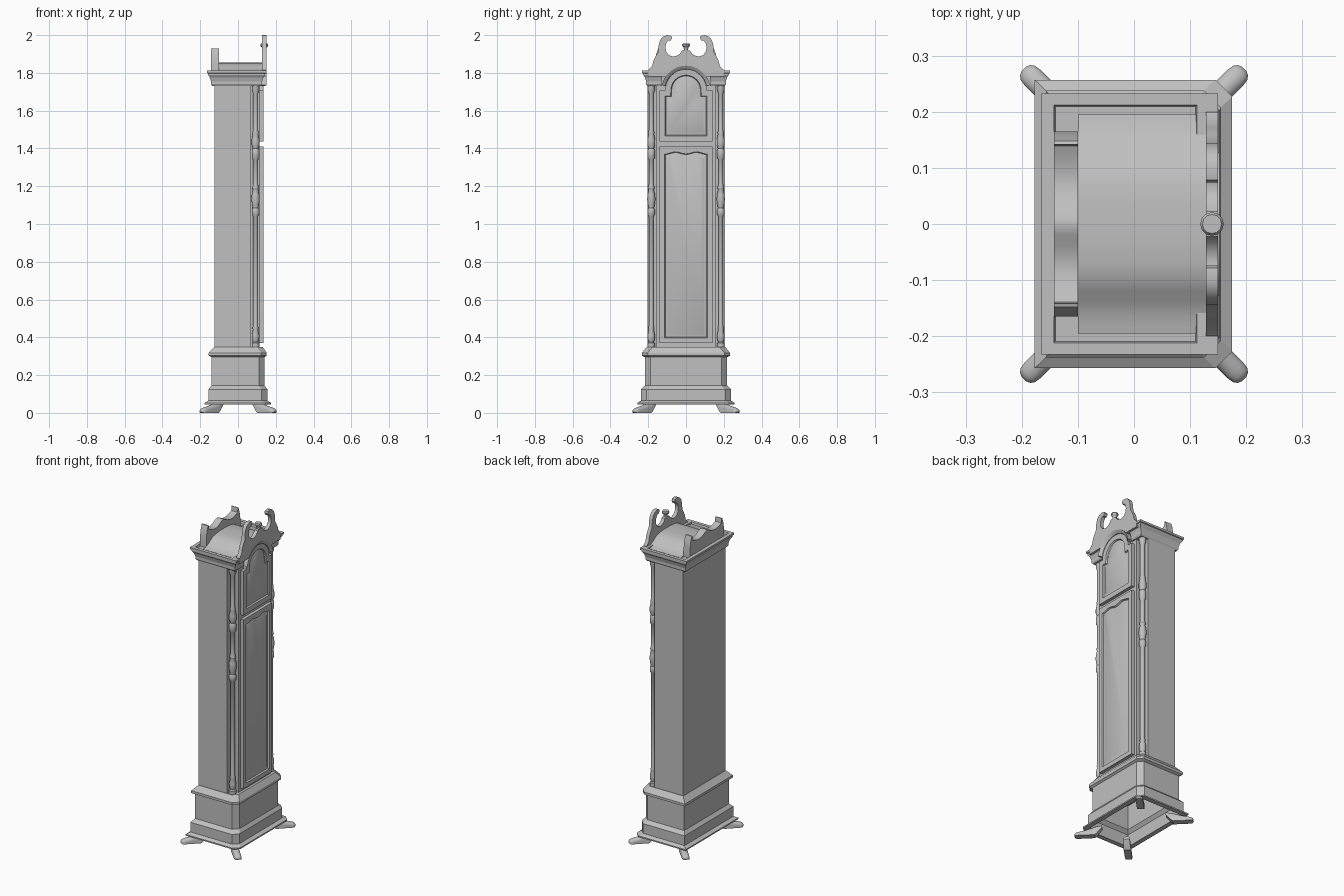
import bpy, bmesh, math
from mathutils import Vector

cube = bpy.data.objects.get("Cube")
if cube:
    bpy.data.objects.remove(cube, do_unlink=True)

grey = bpy.data.materials.new("plain_grey")
grey.use_nodes = True
grey.diffuse_color = (0.53, 0.53, 0.53, 1)
grey.node_tree.nodes["Principled BSDF"].inputs["Base Color"].default_value = (0.53, 0.53, 0.53, 1)


def finish(name, bm, smooth=True):
    bmesh.ops.recalc_face_normals(bm, faces=bm.faces)
    mesh = bpy.data.meshes.new(name)
    bm.to_mesh(mesh)
    bm.free()
    obj = bpy.data.objects.new(name, mesh)
    bpy.context.collection.objects.link(obj)
    mesh.materials.append(grey)
    if smooth:
        bpy.ops.object.select_all(action='DESELECT')
        obj.select_set(True)
        bpy.context.view_layer.objects.active = obj
        bpy.ops.object.shade_smooth_by_angle(angle=math.radians(35))


def loft(name, rings, smooth=True):
    """Skin a stack of point rings and cap both ends."""
    bm = bmesh.new()
    rows = [[bm.verts.new(p) for p in ring] for ring in rings]
    n = len(rows[0])
    for a, b in zip(rows, rows[1:]):
        for i in range(n):
            j = (i + 1) % n
            bm.faces.new((a[i], a[j], b[j], b[i]))
    bm.faces.new(rows[0])
    bm.faces.new(rows[-1])
    finish(name, bm, smooth)


def rect(z, x0, x1, y0, y1):
    return [(x0, y0, z), (x1, y0, z), (x1, y1, z), (x0, y1, z)]


def chamfered(z, x0, x1, y, c=0.03):
    return [(x0, -y, z), (x1 - c, -y, z), (x1, c - y, z),
            (x1, y - c, z), (x1 - c, y, z), (x0, y, z)]


def box(name, x0, x1, y0, y1, z0, z1):
    loft(name, [rect(z0, x0, x1, y0, y1), rect(z1, x0, x1, y0, y1)], False)


def plate(name, outline, x0, x1):
    """Extrude a (y, z) outline along x."""
    loft(name, [[(x, y, z) for y, z in outline] for x in (x0, x1)])


def mirrored(half):
    return half + [(-y, z) for y, z in reversed(half)]


def turned(name, x, y, profile, n=16):
    """Turn a (radius, z) profile about a vertical axis."""
    circle = [(math.cos(math.tau * i / n), math.sin(math.tau * i / n)) for i in range(n)]
    loft(name, [[(x + r * c, y + r * s, z) for c, s in circle] for r, z in profile])


def arch(r, start=0, end=180, n=24):
    """Points (y, z) on an arc over the upper door."""
    angles = [math.radians(start + (end - start) * i / n) for i in range(n + 1)]
    return [(r * math.cos(a), 1.708 + r * math.sin(a)) for a in angles]


def panel_door(name, outline, x0, x1, frame, wave=None):
    """Door plate with a framed, raised panel on its +x face."""
    bm = bmesh.new()
    face = bm.faces.new([bm.verts.new((x1, y, z)) for y, z in outline])
    face.normal_update()
    if face.normal.x < 0:
        face.normal_flip()
    top = max(z for _, z in outline)
    # rim sides, then the frame and the panel
    ext = bmesh.ops.extrude_edge_only(bm, edges=list(face.edges))
    for v in [g for g in ext["geom"] if isinstance(g, bmesh.types.BMVert)]:
        v.co.x = x0
    bmesh.ops.inset_region(bm, faces=[face], thickness=frame, use_boundary=True, use_even_offset=True)
    if wave:
        for v in face.verts:
            if v.co.z > top - frame - 0.002:
                v.co.z += wave(v.co.y)
    for width, shift in ((0.004, -0.009), (0.004, 0.0), (0.014, 0.007)):
        bmesh.ops.inset_region(bm, faces=[face], thickness=width, use_boundary=True, use_even_offset=True)
        for v in face.verts:
            v.co.x += shift
    finish(name, bm)


# Stepped base with chamfered front corners, open underneath
loft("base", [chamfered(*r) for r in (
    (0.29, -0.132, 0.132, 0.209), (0.14, -0.132, 0.132, 0.209),
    (0.12, -0.148, 0.146, 0.228), (0.045, -0.148, 0.146, 0.228),
    (0.045, -0.177, 0.175, 0.257), (0.053, -0.177, 0.175, 0.257),
    (0.065, -0.157, 0.155, 0.238), (0.125, -0.157, 0.155, 0.238),
    (0.145, -0.14, 0.14, 0.217), (0.295, -0.14, 0.14, 0.217),
    (0.303, -0.155, 0.152, 0.233), (0.318, -0.155, 0.152, 0.233),
    (0.350, -0.126, 0.130, 0.207))], False)

# Splayed, rounded feet: (distance outward, half width, bottom, top)
foot = [(-0.14, 0.016, 0.045, 0.062), (-0.11, 0.020, 0.008, 0.060), (-0.10, 0.020, 0, 0.056),
        (-0.06, 0.020, 0, 0.042), (-0.01, 0.020, 0, 0.028), (0.003, 0.018, 0, 0.024),
        (0.010, 0.013, 0.002, 0.019), (0.013, 0.006, 0.006, 0.013)]
for sx, end in ((1, "front"), (-1, "back")):
    for sy, side in ((1, "left"), (-1, "right")):
        out = Vector((sx, sy, 0)).normalized()
        across = Vector((-sy, sx, 0)).normalized()
        tip = Vector((sx * 0.187, sy * 0.267, 0))
        rings = []
        for d, w, z0, z1 in foot:
            mid = (z0 + z1) / 2
            section = [(-w, z0), (w, z0)]
            for i in range(9):
                a = math.pi * i / 8
                section.append((w * math.cos(a), mid + (z1 - mid) * math.sin(a)))
            rings.append([tip + out * d + across * a + Vector((0, 0, z)) for a, z in section])
        loft(f"{end}_{side}_foot", rings)

# Tall case with notched front corners
box("case", -0.124, 0.07, -0.205, 0.205, 0.345, 1.76)
box("case_front", 0.06, 0.115, -0.157, 0.157, 0.345, 1.80)

# Turned corner columns
column = [(0.020, 0.345), (0.020, 0.37), (0.014, 0.375), (0.019, 0.39), (0.020, 0.41), (0.014, 0.44),
          (0.016, 0.45), (0.013, 0.46), (0.013, 1.04), (0.020, 1.05), (0.020, 1.075), (0.015, 1.085),
          (0.018, 1.10), (0.022, 1.13), (0.020, 1.155), (0.014, 1.18), (0.018, 1.19), (0.013, 1.21),
          (0.013, 1.34), (0.020, 1.35), (0.020, 1.39), (0.015, 1.40), (0.021, 1.42), (0.021, 1.445),
          (0.015, 1.475), (0.017, 1.485), (0.013, 1.495), (0.013, 1.69), (0.020, 1.71), (0.020, 1.74)]
for sy, side in ((1, "left"), (-1, "right")):
    turned(f"{side}_column", 0.093, sy * 0.184, column)

# Lower door, its panel topped with a double bow
bow = [(-0.10 + 0.02 * i, 1.41) for i in range(11)]
panel_door("lower_door", [(-0.14, 1.41)] + bow + [(0.14, 1.41), (0.14, 0.37), (-0.14, 0.37)],
           0.112, 0.135, 0.027,
           lambda y: -0.006 + 0.006 * math.cos(math.tau * (abs(y) - 0.055) / 0.11))

# Upper door with a stepped arch
panel_door("upper_door", [(0.14, 1.437), (0.14, 1.708)] + arch(0.11) + [(-0.14, 1.708), (-0.14, 1.437)],
           0.112, 0.135, 0.03)

# Arched moulding over the upper door
section = ((0.111, 0.112), (0.111, 0.138), (0.118, 0.145), (0.130, 0.152), (0.130, 0.112))
loft("arch_moulding", [[(x, y, z) for y, z, x in ring] for ring in zip(
    *[[(y, z, x) for y, z in arch(r, 12, 168)] for r, x in section])])

# Crown moulding: (height, outward reach), with front returns either side of the arch
crown = [(1.73, 0), (1.74, 0.006), (1.755, 0.006), (1.775, 0.012), (1.79, 0.022),
         (1.797, 0.022), (1.80, 0.028), (1.812, 0.028)]
rings = [rect(z, -0.137 - o, 0.115, -0.205 - o, 0.205 + o) for z, o in crown]
rings += [rect(1.812, -0.143, 0.112, -0.212, 0.212), rect(1.80, -0.14, 0.11, -0.209, 0.209)]
loft("crown", rings, False)
for sy, side in ((1, "left"), (-1, "right")):
    loft(f"{side}_crown_return",
         [rect(z, 0.112, 0.122 + o, sy * 0.126, sy * (0.205 + o)) for z, o in crown], False)

# Bell shaped roof
roof = [(0.195, 1.795), (0.195, 1.803), (0.185, 1.805), (0.165, 1.809), (0.14, 1.82), (0.12, 1.834),
        (0.10, 1.845), (0.07, 1.852), (0.03, 1.855)]
plate("roof", mirrored(roof), -0.10, 0.13)

# Wavy back crest with raised ends
crest = [(0.165, 1.80), (0.165, 1.86), (0.158, 1.90), (0.148, 1.928), (0.142, 1.93), (0.139, 1.902),
         (0.12, 1.894), (0.09, 1.886), (0.065, 1.886), (0.04, 1.894), (0.02, 1.905), (0.006, 1.910)]
plate("back_crest", mirrored(crest), -0.143, -0.10)

# Swan neck pediment, cut out below to follow the arch
neck = [(0.200, 1.78), (0.200, 1.815), (0.180, 1.835), (0.172, 1.865), (0.160, 1.89),
        (0.148, 1.908), (0.144, 1.95), (0.136, 1.975), (0.122, 1.992), (0.10, 2.0), (0.078, 1.996),
        (0.074, 1.985), (0.08, 1.972), (0.092, 1.972), (0.103, 1.96), (0.109, 1.94), (0.106, 1.915),
        (0.093, 1.896), (0.073, 1.887), (0.052, 1.889), (0.034, 1.90), (0.022, 1.917), (0.012, 1.92)]
plate("pediment", mirrored(neck) + arch(0.128, 145, 35), 0.128, 0.15)

# Centre finial
turned("finial", 0.139, 0, [(0.013, 1.90), (0.011, 1.925), (0.013, 1.935), (0.020, 1.942),
                            (0.021, 1.949), (0.017, 1.956)], 12)
